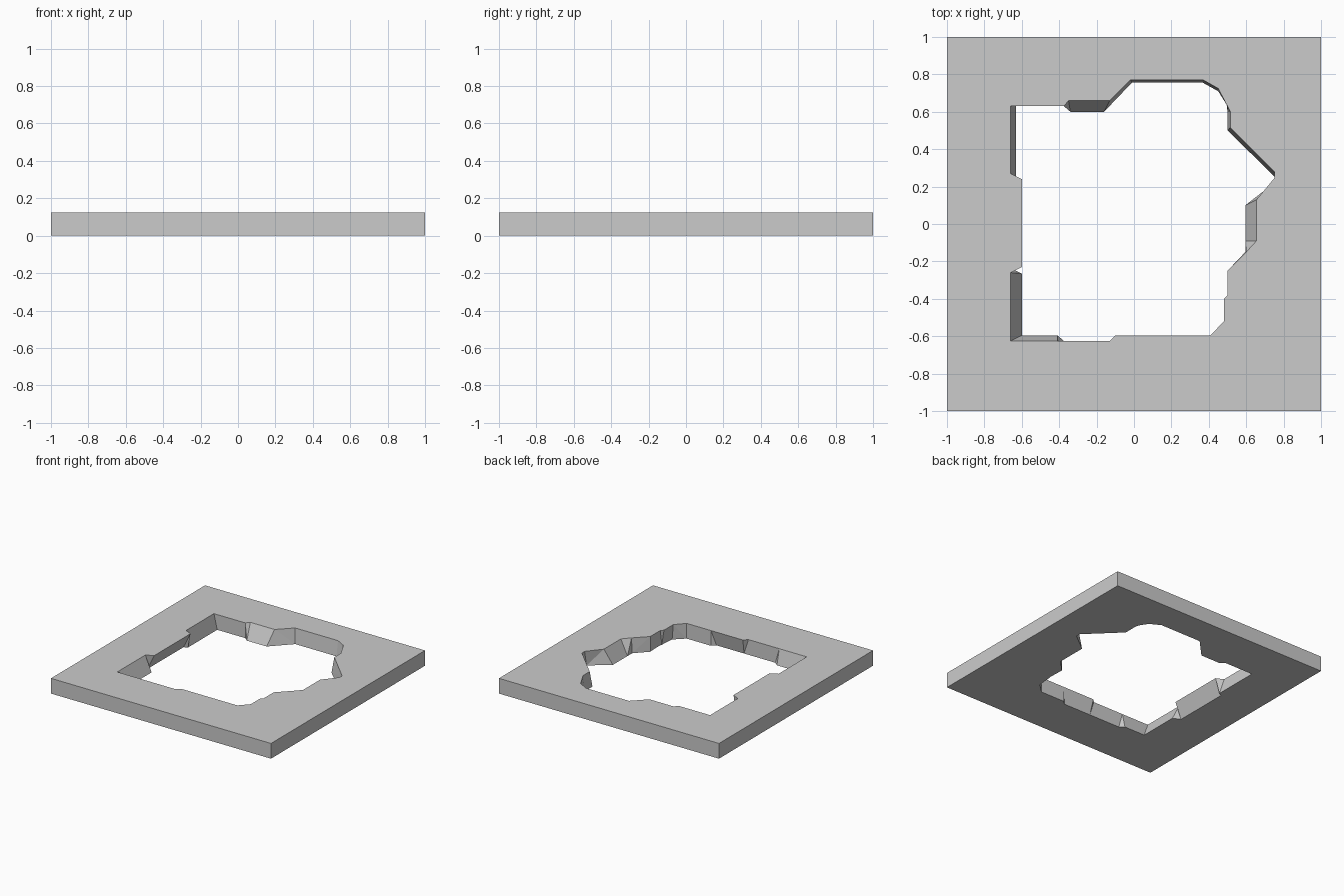
import bpy, bmesh

if "Cube" in bpy.data.objects:
    bpy.data.objects.remove(bpy.data.objects["Cube"])

H = 0.125
# Broken hole rim, anticlockwise from the south-west: top x, y, bottom x, y
RIM = [
    (-.66, -.625, -.60, -.595), (-.41, -.625, -.41, -.595), (-.375, -.625, -.375, -.625),
    (-.13, -.625, -.13, -.625), (-.10, -.595, -.09, -.625), (.14, -.595, .16, -.625),
    (.19, -.595, .19, -.595), (.41, -.595, .41, -.595), (.48, -.52, .49, -.52),
    (.48, -.40, .50, -.40), (.50, -.38, .505, -.37), (.50, -.25, .50, -.25),
    (.60, -.15, .595, -.15), (.655, -.09, .595, -.09), (.655, .13, .595, .10),
    (.75, .245, .75, .22), (.75, .28, .75, .255), (.515, .515, .50, .50),
    (.515, .60, .50, .60), (.50, .63, .495, .64), (.45, .725, .45, .71),
    (.37, .77, .365, .757), (-.02, .77, -.01, .757), (-.13, .66, -.16, .60),
    (-.35, .66, -.34, .60), (-.375, .63, -.375, .63), (-.66, .63, -.63, .63),
    (-.66, .27, -.63, .25), (-.60, .24, -.66, .235), (-.60, -.23, -.66, -.235),
    (-.66, -.26, -.60, -.265),
]
CORNERS = [(-1, -1), (1, -1), (1, 1), (-1, 1)]

bm = bmesh.new()


def ring(points, z):
    """Closed loop of vertices and edges at one height."""
    vs = [bm.verts.new((x, y, z)) for x, y in points]
    return vs, [bm.edges.new((vs[i - 1], vs[i])) for i in range(len(vs))]


def walls(low, high):
    """Quads joining two loops."""
    for i in range(len(low)):
        bm.faces.new((low[i - 1], low[i], high[i], high[i - 1]))


# Square outside and jagged inside of the slab
out_low, oe_low = ring(CORNERS, 0)
out_high, oe_high = ring(CORNERS, H)
in_low, ie_low = ring([p[2:] for p in RIM], 0)
in_high, ie_high = ring([p[:2] for p in RIM], H)

# Flat top and underside around the hole
for edges in (oe_low + ie_low, oe_high + ie_high):
    bmesh.ops.triangle_fill(bm, edges=edges, use_beauty=True, use_dissolve=False)
walls(out_low, out_high)
walls(in_low, in_high)

# Split the twisted rim quads and unify the normals
bmesh.ops.triangulate(bm, faces=[f for f in bm.faces if len(f.verts) == 4
                                 and max(abs(c) for v in f.verts for c in v.co) < .9])
bmesh.ops.recalc_face_normals(bm, faces=bm.faces)

mesh = bpy.data.meshes.new("broken_floor_tile")
bm.to_mesh(mesh)
bm.free()
tile = bpy.data.objects.new("broken_floor_tile", mesh)
bpy.context.collection.objects.link(tile)
